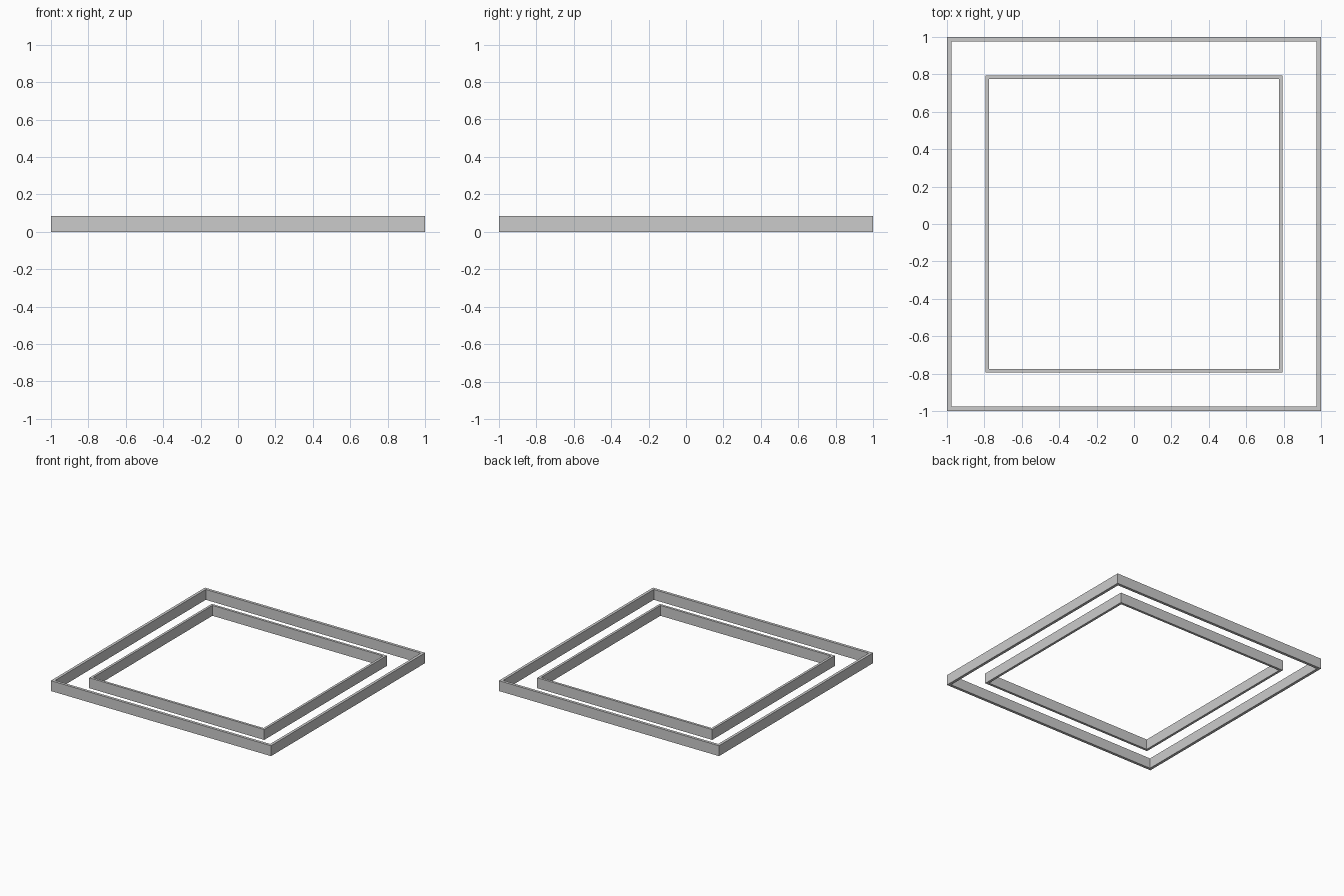
import bpy, bmesh

if "Cube" in bpy.data.objects:
    bpy.data.objects.remove(bpy.data.objects["Cube"])

HEIGHT = 0.085


def square_frame(name, half, thickness):
    """Flat-sided square ring standing on z = 0."""
    bm = bmesh.new()
    corners = [(-1, -1), (1, -1), (1, 1), (-1, 1)]
    inner = half - thickness
    loops = [[bm.verts.new((x * r, y * r, z)) for x, y in corners]
             for r, z in ((half, 0), (half, HEIGHT), (inner, HEIGHT), (inner, 0))]
    # Bridge outer wall, top, inner wall and underside around the ring
    for k in range(4):
        a, b = loops[k], loops[(k + 1) % 4]
        for i in range(4):
            j = (i + 1) % 4
            bm.faces.new((a[i], a[j], b[j], b[i]))
    bmesh.ops.recalc_face_normals(bm, faces=bm.faces)
    mesh = bpy.data.meshes.new(name)
    bm.to_mesh(mesh)
    bm.free()
    obj = bpy.data.objects.new(name, mesh)
    bpy.context.collection.objects.link(obj)
    return obj


# Two concentric frames
square_frame("outer_frame", 1.0, 0.023)
square_frame("inner_frame", 0.795, 0.02)
